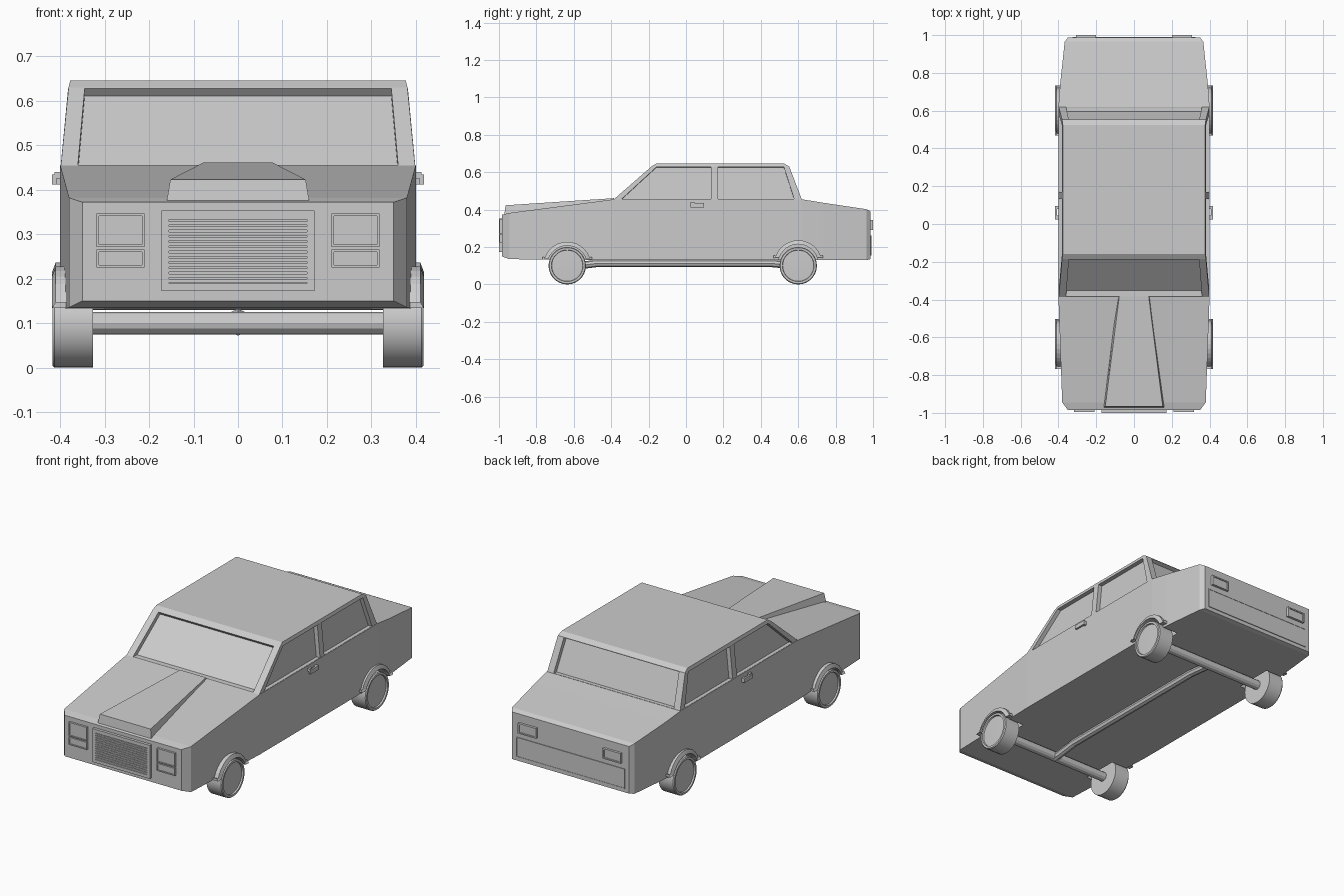
import bpy, bmesh, math
from mathutils import Vector

if "Cube" in bpy.data.objects:
    bpy.data.objects.remove(bpy.data.objects["Cube"])


def make(name, verts, faces):
    bm = bmesh.new()
    vs = [bm.verts.new(v) for v in verts]
    for f in faces:
        bm.faces.new([vs[i] for i in f])
    bmesh.ops.remove_doubles(bm, verts=bm.verts, dist=1e-5)
    bmesh.ops.recalc_face_normals(bm, faces=bm.faces)
    me = bpy.data.meshes.new(name)
    bm.to_mesh(me)
    bm.free()
    ob = bpy.data.objects.new(name, me)
    bpy.context.collection.objects.link(ob)
    return ob


def loft(name, rings, closed=False):
    n, m = len(rings[0]), len(rings)
    verts = [p for r in rings for p in r]
    faces = []
    for k in range(m if closed else m - 1):
        a, b = k * n, (k + 1) % m * n
        faces += [(a + i, a + (i + 1) % n, b + (i + 1) % n, b + i) for i in range(n)]
    if not closed:
        faces += [tuple(range(n)), tuple(range((m - 1) * n, m * n))]
    return make(name, verts, faces)


def box(name, x, y, z):
    return loft(name, [[(i, y[0], z[0]), (i, y[1], z[0]), (i, y[1], z[1]), (i, y[0], z[1])] for i in x])


def framed_panel(name, x, z, y_back, y_face, border, depth):
    # box whose outward face is a sunk panel inside a rim
    s = 1 if y_face > y_back else -1
    steps = [(y_back, 0), (y_face, 0), (y_face, border), (y_face - s * depth, border)]
    return loft(name, [[(x[0] + b, y, z[0] + b), (x[1] - b, y, z[0] + b),
                        (x[1] - b, y, z[1] - b), (x[0] + b, y, z[1] - b)] for y, b in steps])


def lathe_x(name, profile, y, z, n=32, side=1):
    rings = [[(side * x, y + r * math.cos(2 * math.pi * i / n), z + r * math.sin(2 * math.pi * i / n))
              for i in range(n)] for r, x in profile]
    return loft(name, rings)


WHEELS = [("front", -0.635, 0.0), ("rear", 0.6, 0.008)]

# Lower body: lofted along y (y, half width, bottom, top)
stations = [(-0.985, 0.35, 0.15, 0.372), (-0.945, 0.38, 0.135, 0.382), (-0.385, 0.40, 0.13, 0.455),
            (0.62, 0.40, 0.13, 0.455), (0.73, 0.392, 0.13, 0.437), (0.965, 0.367, 0.13, 0.402),
            (0.987, 0.35, 0.135, 0.39)]
body = loft("lower_body", [[(-w, y, a), (w, y, a), (w, y, b), (-w, y, b)] for y, w, a, b in stations])

# Wheel wells cut out of the body
for end, y, lift in WHEELS:
    for s in (-1, 1):
        cutter = lathe_x("well_cutter", [(0.108, 0.30), (0.108, 0.45)], y, 0.1 + lift, 32, s)
        cutter.hide_render = True
        mod = body.modifiers.new("well", "BOOLEAN")
        mod.operation = "DIFFERENCE"
        mod.solver = "EXACT"
        mod.object = cutter
        bpy.context.view_layer.objects.active = body
        bpy.ops.object.modifier_apply(modifier=mod.name)
        bpy.data.objects.remove(cutter)

# Cabin: tapered shell with sunk windows on four sides
bot = [Vector(p) for p in ((-0.399, -0.395, 0.447), (0.399, -0.395, 0.447), (0.399, 0.622, 0.447), (-0.399, 0.622, 0.447))]
top = [Vector(p) for p in ((-0.381, -0.185, 0.63), (0.381, -0.185, 0.63), (0.381, 0.552, 0.63), (-0.381, 0.552, 0.63))]
roof = [Vector(p) for p in ((-0.377, -0.16, 0.646), (0.377, -0.16, 0.646), (0.377, 0.525, 0.646), (-0.377, 0.525, 0.646))]
verts, faces = [], []


def quad(*pts):
    faces.append(tuple(range(len(verts), len(verts) + 4)))
    verts.extend(pts)


quad(*roof)
quad(*bot)
for k in range(4):
    j = (k + 1) % 4
    a, b, c, d = bot[k], bot[j], top[j], top[k]
    quad(d, c, roof[j], roof[k])
    m = 0.048 if k % 2 == 0 else 0.04
    low, high = 0.05, 0.985
    at = lambda u, v: (a.lerp(b, u)).lerp(d.lerp(c, u), v)
    pane = [at(m, low), at(1 - m, low), at(1 - m, high), at(m, high)]
    inward = -(b - a).cross(d - a).normalized() * 0.022
    sunk = [p + inward for p in pane]
    outer = [a, b, c, d]
    for i in range(4):
        n = (i + 1) % 4
        quad(outer[i], outer[n], pane[n], pane[i])
        quad(pane[i], pane[n], sunk[n], sunk[i])
    quad(*sunk)
make("cabin", verts, faces)

# Raised tapering bonnet bulge
make("bonnet_bulge",
     [(-0.162, -0.972, 0.365), (0.162, -0.972, 0.365), (0.152, -0.965, 0.423), (-0.152, -0.965, 0.423),
      (-0.09, -0.385, 0.44), (0.09, -0.385, 0.44), (0.078, -0.385, 0.461), (-0.078, -0.385, 0.461)],
     [(0, 1, 2, 3), (4, 5, 6, 7), (0, 1, 5, 4), (1, 2, 6, 5), (2, 3, 7, 6), (3, 0, 4, 7)])

# Grille with slats
framed_panel("grille_frame", (-0.172, 0.172), (0.172, 0.353), -0.97, -1.0, 0.017, 0.012)
for i in range(13):
    z = 0.191 + i * 0.0118
    box(f"grille_slat_{i}", (-0.155, 0.155), (-0.998, -0.985), (z, z + 0.008))

# Rear panel
framed_panel("rear_panel", (-0.325, 0.325), (0.155, 0.262), 0.975, 0.991, 0.004, 0.002)

for s, side in ((-1, "left"), (1, "right")):
    span = lambda a, b: tuple(sorted((s * a, s * b)))
    # Lamps
    framed_panel(f"headlamp_{side}", span(0.21, 0.318), (0.271, 0.347), -0.97, -0.996, 0.006, 0.004)
    framed_panel(f"indicator_{side}", span(0.21, 0.318), (0.225, 0.266), -0.97, -0.996, 0.006, 0.004)
    framed_panel(f"tail_lamp_{side}", span(0.2, 0.308), (0.29, 0.345), 0.97, 1.0, 0.007, 0.005)
    # Door pillar and handle
    loft(f"door_pillar_{side}", [[(s * (x - 0.03), 0.133, z), (s * x, 0.133, z), (s * x, 0.17, z), (s * (x - 0.03), 0.17, z)]
                                 for x, z in ((0.399, 0.45), (0.382, 0.628))])
    box(f"door_handle_{side}", span(0.408, 0.418), (0.025, 0.095), (0.412, 0.434))
    box(f"handle_mount_{side}", span(0.39, 0.412), (0.025, 0.045), (0.425, 0.44))
    box(f"handle_end_{side}", span(0.39, 0.412), (0.08, 0.095), (0.412, 0.434))

    for end, y, lift in WHEELS:
        # Wheel with sunk hub face
        w = lathe_x(f"{end}_wheel_{side}", [(0.0, 0.326), (0.1, 0.326), (0.1, 0.412), (0.096, 0.417), (0.085, 0.417),
                                            (0.083, 0.409), (0.0, 0.412)], y, 0.1, 32, s)
        bpy.ops.object.select_all(action="DESELECT")
        w.select_set(True)
        bpy.context.view_layer.objects.active = w
        bpy.ops.object.shade_smooth_by_angle(angle=math.radians(30))
        # Wheel arch lip with short feet
        path = [((-0.132, 0.034), (-0.132, 0.048))]
        for i in range(13):
            t = math.radians(160 - i * 140 / 12)
            c, sn = math.cos(t), math.sin(t)
            path.append(((0.107 * c, 0.107 * sn), (0.128 * c, 0.128 * sn)))
        path.append(((0.132, 0.034), (0.132, 0.048)))
        rings = [[(s * 0.385, y + p[0], 0.1 + lift + p[1]), (s * 0.418, y + p[0], 0.1 + lift + p[1]),
                  (s * 0.41, y + q[0], 0.1 + lift + q[1]), (s * 0.385, y + q[0], 0.1 + lift + q[1])] for p, q in path]
        loft(f"{end}_arch_{side}", rings)

# Axles and drive shaft
for end, y, lift in WHEELS:
    lathe_x(f"{end}_axle", [(0.025, -0.33), (0.025, 0.33)], y, 0.1, 12)
shaft = [(-0.635, 0.092), (-0.48, 0.112), (0.46, 0.112), (0.6, 0.098)]
loft("drive_shaft", [[(0.02 * math.cos(i * math.pi / 4), y, z + 0.02 * math.sin(i * math.pi / 4)) for i in range(8)]
                     for y, z in shaft])
